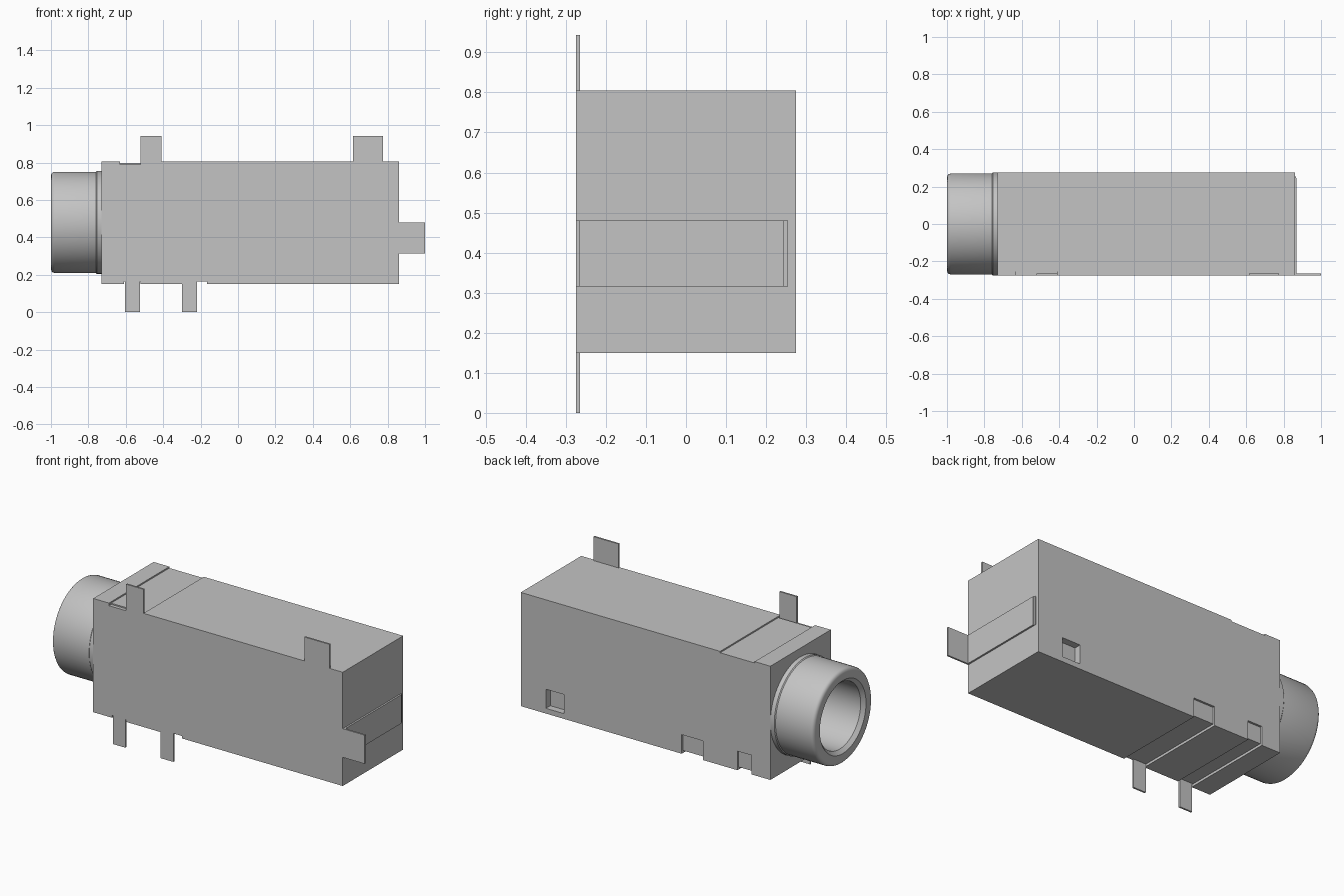
import bpy, bmesh, math
from mathutils import Matrix, Vector

if "Cube" in bpy.data.objects:
    bpy.data.objects.remove(bpy.data.objects["Cube"])

GREY = (0.55, 0.55, 0.55, 1)
grey = bpy.data.materials.new("plain_grey")
grey.use_nodes = True
grey.diffuse_color = GREY
grey.node_tree.nodes["Principled BSDF"].inputs["Base Color"].default_value = GREY


def finish(name, bm):
    mesh = bpy.data.meshes.new(name)
    bmesh.ops.recalc_face_normals(bm, faces=bm.faces)
    bm.to_mesh(mesh)
    bm.free()
    mesh.materials.append(grey)
    obj = bpy.data.objects.new(name, mesh)
    bpy.context.collection.objects.link(obj)
    return obj


def box(name, x, y, z):
    bm = bmesh.new()
    size = (x[1] - x[0], y[1] - y[0], z[1] - z[0])
    mid = Vector((sum(x) / 2, sum(y) / 2, sum(z) / 2))
    bmesh.ops.create_cube(bm, size=1, matrix=Matrix.Translation(mid) @ Matrix.Diagonal((*size, 1)))
    return finish(name, bm)


def select_only(obj):
    bpy.ops.object.select_all(action='DESELECT')
    obj.select_set(True)
    bpy.context.view_layer.objects.active = obj


def cut(target, cutter):
    mod = target.modifiers.new("cut", 'BOOLEAN')
    mod.operation = 'DIFFERENCE'
    mod.solver = 'EXACT'
    mod.object = cutter
    select_only(target)
    bpy.ops.object.modifier_apply(modifier=mod.name)
    bpy.data.objects.remove(cutter)


FRONT, BACK = -0.275, 0.275
LOW, HIGH = 0.15, 0.805
AXIS = 0.48
THICK = 0.01
LEAF = (FRONT, FRONT + THICK)
ACROSS = (FRONT - 0.1, BACK + 0.1)

# Housing with strip grooves on top and bottom
body = box("housing", (-0.73, 0.86), (FRONT, BACK), (LOW, HIGH))
cut(body, box("cutter", (-0.63, -0.41), ACROSS, (HIGH - 0.015, 1)))
for span in ((-0.61, -0.52), (-0.30, -0.165)):
    cut(body, box("cutter", span, ACROSS, (0, LOW + 0.014)))
    # Shallow pocket on the back face where the strip folds up
    cut(body, box("cutter", span, (BACK - 0.012, 1), (0, LOW + 0.11)))

# Small square window on the back face
cut(body, box("cutter", (0.585, 0.70), (BACK - 0.04, 1), (0.18, 0.29)))

# Bore clearance inside the housing
bm = bmesh.new()
bmesh.ops.create_cone(bm, cap_ends=True, segments=64, radius1=0.195, radius2=0.195, depth=0.8,
                      matrix=Matrix.Translation((-0.4, 0, AXIS)) @ Matrix.Rotation(math.pi / 2, 4, 'Y'))
cut(body, finish("cutter", bm))

# Barrel turned around the x axis: collar, sleeve, rounded rim, chamfer, bore
profile = [(-0.73, 0.275), (-0.755, 0.275), (-0.76, 0.27), (-0.98, 0.27), (-0.99, 0.267),
           (-0.997, 0.26), (-1.0, 0.25), (-1.0, 0.21), (-0.98, 0.19), (-0.01, 0.19), (-0.01, 0)]
bm = bmesh.new()
verts = [bm.verts.new((x, 0, AXIS + r)) for x, r in profile]
edges = [bm.edges.new(pair) for pair in zip(verts, verts[1:])]
bmesh.ops.spin(bm, geom=verts + edges, cent=(0, 0, AXIS), axis=(1, 0, 0),
               angle=math.tau, steps=64, use_merge=True)
bmesh.ops.remove_doubles(bm, verts=bm.verts, dist=0.0001)
barrel = finish("barrel", bm)
select_only(barrel)
bpy.ops.object.shade_smooth_by_angle(angle=math.radians(35))

# Contact strips lying in the grooves
box("top_strip", (-0.63, -0.41), (FRONT + 0.02, BACK), (HIGH - 0.016, HIGH - 0.008))
box("end_strip", (0.85, 0.87), (FRONT, 0.245), (0.315, 0.48))
box("end_strip_lip", (0.85, 0.865), (0.24, 0.255), (0.315, 0.48))

# Solder leaves along the front face
box("top_leaf_right", (-0.52, -0.41), LEAF, (HIGH - 0.016, 0.943))
box("top_leaf_left", (0.615, 0.775), LEAF, (HIGH - 0.01, 0.943))
box("bottom_leaf_outer", (-0.605, -0.525), LEAF, (0, LOW + 0.02))
box("bottom_leaf_inner", (-0.30, -0.22), LEAF, (0, LOW + 0.02))
box("end_leaf", (0.855, 1.0), LEAF, (0.315, 0.48))
